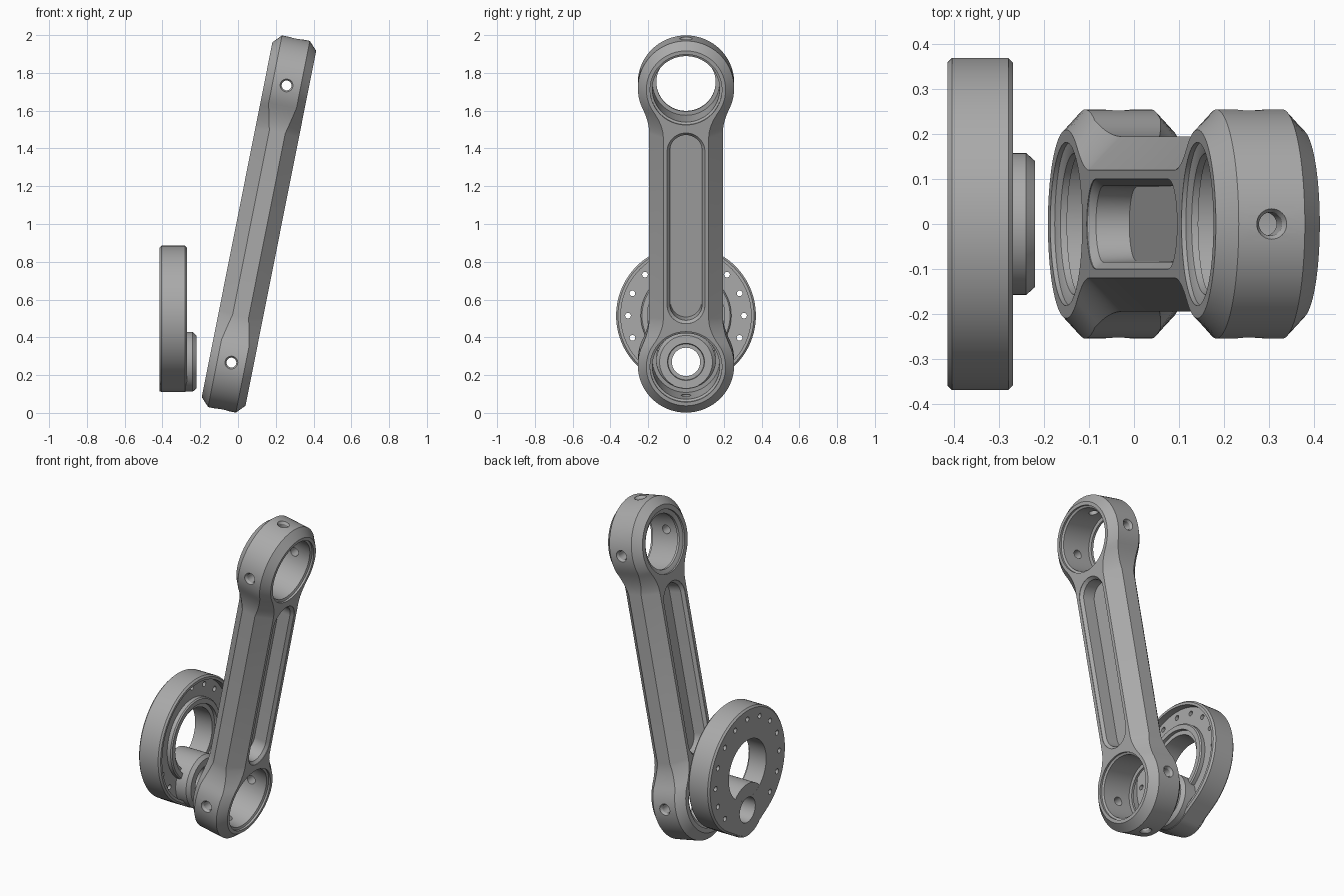
import bpy
import bmesh
from math import sin, cos, pi, radians, acos
from mathutils import Vector

if "Cube" in bpy.data.objects:
    bpy.data.objects.remove(bpy.data.objects["Cube"])

metal = bpy.data.materials.new("machined_grey")
metal.use_nodes = True
GREY = (0.4, 0.4, 0.4, 1)
metal.diffuse_color = GREY
metal.node_tree.nodes["Principled BSDF"].inputs["Base Color"].default_value = GREY


def build(name, parts):
    """Each part is a list of matching loops, skinned and capped."""
    bm = bmesh.new()
    for loops in parts:
        rings = [[bm.verts.new(p) for p in loop] for loop in loops]
        n = len(rings[0])
        for a, b in zip(rings, rings[1:]):
            for i in range(n):
                j = (i + 1) % n
                bm.faces.new((a[i], a[j], b[j], b[i]))
        bm.faces.new(rings[0])
        bm.faces.new(rings[-1])
    bmesh.ops.recalc_face_normals(bm, faces=bm.faces)
    mesh = bpy.data.meshes.new(name)
    bm.to_mesh(mesh)
    bm.free()
    mesh.materials.append(metal)
    obj = bpy.data.objects.new(name, mesh)
    bpy.context.collection.objects.link(obj)
    return obj


def activate(obj):
    bpy.ops.object.select_all(action='DESELECT')
    obj.select_set(True)
    bpy.context.view_layer.objects.active = obj


def combine(obj, parts, operation='DIFFERENCE'):
    tool = build("tool", parts)
    mod = obj.modifiers.new("combine", 'BOOLEAN')
    mod.solver = 'EXACT'
    mod.operation = operation
    mod.object = tool
    activate(obj)
    bpy.ops.object.modifier_apply(modifier=mod.name)
    bpy.data.objects.remove(tool)


def turned(sections, y=0, z=0, axis=0, x=0, n=64):
    """Round solid from (position, radius) steps along an axis."""
    loops = []
    for s, r in sections:
        loop = []
        for i in range(n):
            a = 2 * pi * i / n
            p = [r * cos(a), r * sin(a)]
            p.insert(axis, s)
            loop.append(Vector(p) + Vector((x, y, z)))
        loops.append(loop)
    return loops


# ---- Connecting arm, built upright and then tilted ----
HALF = 0.748      # eye centres above and below the middle
THICK = 0.118     # half thickness


def arm_outline(radius, width, end_angle, blend_end, ring_x, bar_x):
    quarter = []
    end = radians(end_angle)
    for i in range(25):
        a = end * i / 24
        quarter.append(Vector((ring_x, radius * sin(a), HALF + radius * cos(a))))
    # concave blend from the eye into the bar
    start = quarter[-1]
    t = (start.y - width) / -cos(end)
    ctrl = Vector((0, width, start.z - t * sin(end)))
    stop = Vector((0, width, HALF - blend_end))
    for i in range(1, 9):
        u = i / 8
        p = start * (1 - u) ** 2 + ctrl * 2 * u * (1 - u) + stop * u * u
        p.x = ring_x + (bar_x - ring_x) * u
        quarter.append(p)
    half = quarter + [Vector((p.x, p.y, -p.z)) for p in reversed(quarter)]
    return half + [Vector((p.x, -p.y, p.z)) for p in reversed(half[1:-1])]


def flip(loop):
    return [Vector((-p.x, p.y, p.z)) for p in loop]


face = arm_outline(0.21, 0.12, 125, 0.26, THICK, THICK)
side = arm_outline(0.255, 0.195, 115, 0.25, 0.075, 0.043)
arm = build("connecting_arm", [[flip(face), flip(side), side, face]])

# stepped bearing bores
bore = [(-.13, .182), (-.108, .182), (-.104, .165), (-.1, .157), (-.085, .157),
        (-.085, .178), (.1, .178), (.106, .19), (.13, .19)]
for s in (-1, 1):
    combine(arm, [turned(bore, z=s * HALF, n=96)])

# cross holes and end holes with countersinks
cross = [(-.3, .034), (-.252, .034), (-.24, .026), (.24, .026), (.252, .034), (.3, .034)]
end_hole = [(.1, .026), (.24, .026), (.252, .034), (.3, .034)]
for s in (-1, 1):
    combine(arm, [turned(cross, z=s * HALF, axis=1, n=32)])
    combine(arm, [turned([(s * (HALF + d), r) for d, r in end_hole], axis=2, n=32)])


# long pockets on both faces
def stadium(x, r):
    loop = []
    for s in (1, -1):
        for i in range(25):
            a = pi * i / 24
            loop.append(Vector((x, s * r * cos(a), s * (0.415 + r * sin(a)))))
    return loop


for s in (-1, 1):
    combine(arm, [[stadium(s * x, r) for x, r in
                   ((.14, .1), (.116, .1), (.1, .085), (.025, .082))]])

arm.rotation_euler.y = radians(11.26)
arm.location = (0.111, 0, 1.0)

# ---- Crank disc: wide circle tapering to the pin boss ----
DISC_Z, DISC_R = 0.515, 0.37
PIN_Z, PIN_R = 0.27, 0.16


def teardrop(x, offset):
    loop = []
    touch = acos((DISC_R - PIN_R) / (DISC_Z - PIN_Z))
    for i in range(81):
        a = touch + (2 * pi - 2 * touch) * i / 80
        r = DISC_R + offset
        loop.append(Vector((x, r * sin(a), DISC_Z - r * cos(a))))
    for i in range(25):
        a = -touch + 2 * touch * i / 24
        r = PIN_R + offset
        loop.append(Vector((x, r * sin(a), PIN_Z - r * cos(a))))
    return loop


disc = build("crank_disc", [[teardrop(-.415, -.01), teardrop(-.405, 0),
                             teardrop(-.28, 0), teardrop(-.27, -.01)]])
# recessed inner face, collar and central opening
combine(disc, [[teardrop(-.31, -.025), teardrop(-.25, -.025)]])
combine(disc, [turned([(-.33, .24), (-.287, .24), (-.28, .233)], z=DISC_Z)], 'UNION')
combine(disc, [turned([(-.45, .18), (-.3, .18), (-.3, .205), (-.25, .205)], z=DISC_Z)])
# ring of small holes
holes = []
for i in range(-2, 11):
    a = radians(22.5 * i)
    holes.append(turned([(-.45, .015), (-.25, .015)], y=.307 * cos(a),
                        z=DISC_Z + .307 * sin(a), n=20))
combine(disc, holes)
# pin boss with stepped through hole
combine(disc, [turned([(-.4145, .158), (-.24, .158), (-.22, .14)], z=PIN_Z)], 'UNION')
combine(disc, [turned([(-.45, .075), (-.245, .075), (-.245, .095), (-.2, .1)], z=PIN_Z)])

for obj in (arm, disc):
    activate(obj)
    bpy.ops.object.shade_smooth_by_angle(angle=radians(25))
